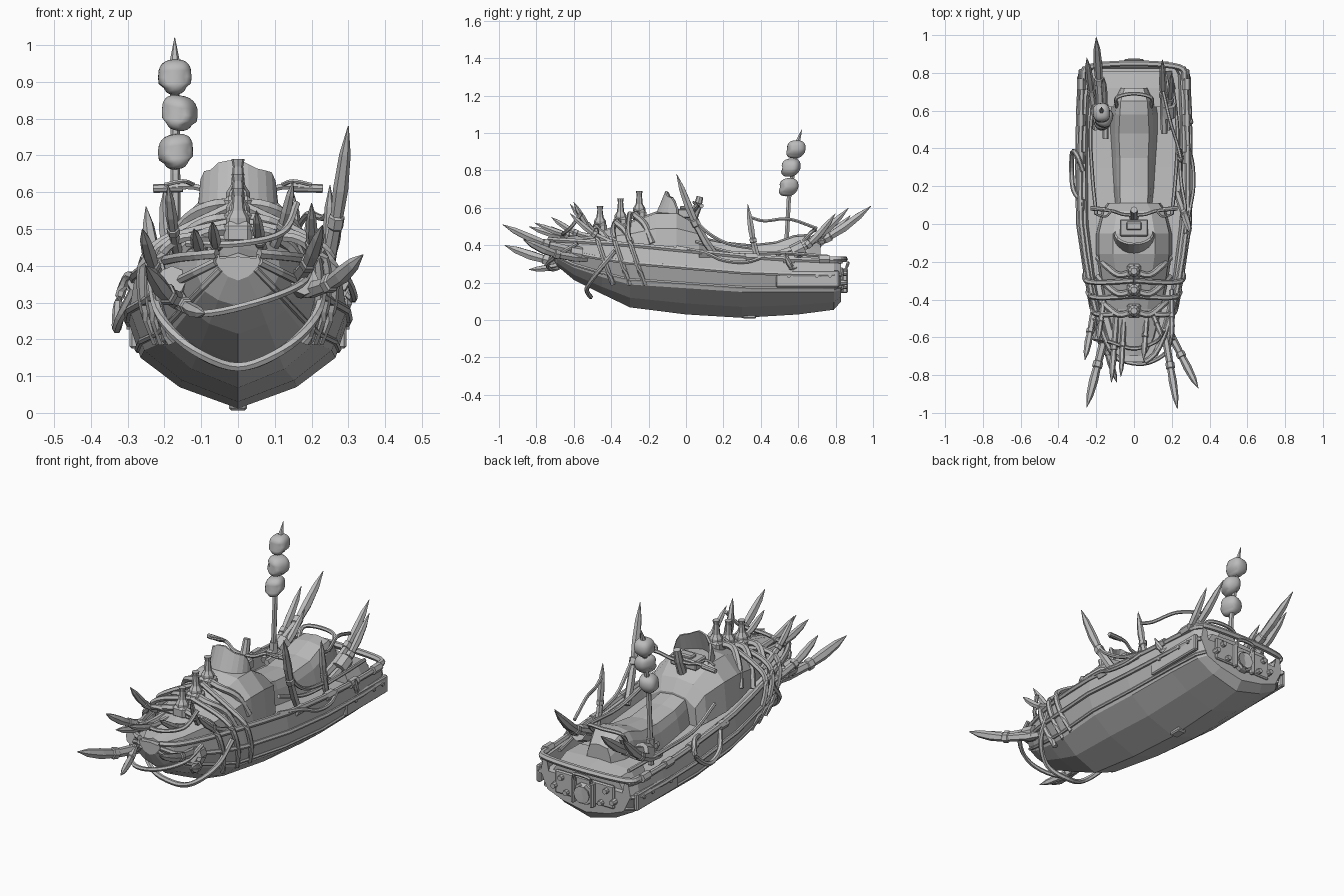
import bpy
import bmesh
import math
import random
from mathutils import Vector

random.seed(4)
default_cube = bpy.data.objects.get("Cube")
if default_cube:
    bpy.data.objects.remove(default_cube, do_unlink=True)

grey = bpy.data.materials.new("plain grey")
grey.use_nodes = True
grey.diffuse_color = (.5, .5, .5, 1)
grey.node_tree.nodes["Principled BSDF"].inputs["Base Color"].default_value = (.5, .5, .5, 1)


def finish(name, bm, smooth=False):
    """Turn a bmesh into a named object."""
    bmesh.ops.recalc_face_normals(bm, faces=bm.faces)
    mesh = bpy.data.meshes.new(name)
    bm.to_mesh(mesh)
    bm.free()
    mesh.materials.append(grey)
    for face in mesh.polygons:
        face.use_smooth = smooth
    obj = bpy.data.objects.new(name, mesh)
    bpy.context.collection.objects.link(obj)
    return obj


def loft(name, rings):
    """Skin a list of equally sized closed rings and cap the ends."""
    bm = bmesh.new()
    rows = [[bm.verts.new(p) for p in ring] for ring in rings]
    count = len(rows[0])
    for low, high in zip(rows, rows[1:]):
        for i in range(count):
            j = (i + 1) % count
            bm.faces.new((low[i], low[j], high[j], high[i]))
    bm.faces.new(rows[0])
    bm.faces.new(rows[-1])
    return finish(name, bm)


def curve_points(points, steps):
    """Catmull-Rom curve through the control points."""
    pts = [Vector(p) for p in points]
    padded = [pts[0] * 2 - pts[1]] + pts + [pts[-1] * 2 - pts[-2]]
    result = []
    for a, b, c, d in zip(padded, padded[1:], padded[2:], padded[3:]):
        for s in range(steps):
            t = s / steps
            result.append(b + (c - a) * t / 2 + (a * 2 - b * 5 + c * 4 - d) * t * t / 2
                          + (b * 3 - a - c * 3 + d) * t ** 3 / 2)
    return result + [pts[-1]]


def sweep(name, path, radii, sides=6, flat=1):
    """Sweep a polygon along a path with a radius per point."""
    path = [Vector(p) for p in path]
    rings = []
    for i, p in enumerate(path):
        along = (path[min(i + 1, len(path) - 1)] - path[max(i - 1, 0)]).normalized()
        guide = Vector((0, 0, 1)) if abs(along.z) < .9 else Vector((0, 1, 0))
        side = along.cross(guide).normalized()
        up = side.cross(along)
        turns = [math.tau * k / sides for k in range(sides)]
        rings.append([p + (side * math.cos(a) * flat + up * math.sin(a)) * radii[i] for a in turns])
    return loft(name, rings)


def rope(name, points, radius=.011, steps=5):
    path = curve_points(points, steps)
    return sweep(name, path, [radius] * len(path))


def spike(name, base, tip, radius=.018, sag=.03):
    """Wooden shaft, bent a little, with a bound blade at its end."""
    base, tip = Vector(base), Vector(tip)
    at = [0, .25, .48, .49, .55, .56, .7, .87, 1]
    size = [.85, .95, .85, 1.1, 1.1, .85, 1, .75, .06]
    path = [base.lerp(tip, t) - Vector((0, 0, sag * math.sin(math.pi * t))) for t in at]
    sweep(name, path, [radius * s for s in size], flat=.9)


def box(name, centre, size, bevel=.006):
    bm = bmesh.new()
    bmesh.ops.create_cube(bm, size=1)
    for v in bm.verts:
        v.co = Vector(centre) + Vector(v.co[i] * size[i] for i in range(3))
    bmesh.ops.bevel(bm, geom=bm.edges[:], offset=bevel, segments=1, affect='EDGES')
    return finish(name, bm)


def mirrored(half):
    """Full ring from a half outline that starts and ends on the centre line."""
    return half + [(-x, y, z) for x, y, z in half[-2:0:-1]]


# Hull: y, half width, chine half width, keel, chine and rim heights
stations = [(.83, .26, .22, .1, .16, .31), (.79, .285, .25, .055, .15, .315), (.6, .295, .26, .03, .15, .32),
            (.3, .3, .265, .012, .15, .34), (0, .295, .255, .03, .17, .37), (-.3, .25, .21, .068, .19, .4),
            (-.45, .215, .17, .14, .23, .41), (-.6, .165, .13, .215, .28, .42), (-.69, .115, .09, .29, .33, .425),
            (-.73, .06, .045, .36, .385, .43)]
hull = []
for y, w, cw, keel, chine, rim in stations:
    drop = .055 if y > -.4 else .01
    hull.append(mirrored([(0, y, keel), (cw * .6, y, keel + (chine - keel) * .42), (cw, y, chine),
                          (w, y, chine + (rim - chine) * .55), (w * .95, y, rim),
                          (w * .86, y, rim), (w * .82, y, rim - drop), (0, y, rim - drop + .005)]))
loft("hull", hull)

# Rim rail, strakes, bindings and deck ropes on both sides
for s, label in ((1, "left"), (-1, "right")):
    rope(label + "_rim_rail", [(s * w * .95, y, r + .003) for y, w, c, k, h, r in stations], .014, 2)
    for level, size in ((.12, .009), (.55, .012)):
        rope(label + "_strake", [(s * (c + (w - c) * level / .55), y, h + (r - h) * level)
                                 for y, w, c, k, h, r in stations], size, 1)
    box(label + "_rear_plank", (s * .282, .65, .22), (.025, .34, .09))
    for y in (.55, .7, .77):
        sweep(label + "_plank_bolt", [(s * .29, y, .235), (s * .303, y, .235)], [.01] * 2)
    for y in (.74, .55, .35, .1):
        z = .325 + .07 * max(0, .5 - y)
        sweep(label + "_rail_binding", [(s * .28, y - .03, z), (s * .28, y + .03, z)], [.022] * 2)
    # Straps running from the hull sides over the bow
    for y in (-.3, -.38, -.47):
        w = .25 + (y + .3) * .24
        rope(label + "_bow_strap", [(s * w * .88, y + .08, .19), (s * w * 1.03, y + .04, .3),
                                    (s * w * 1.01, y, .42), (s * w * .7, y - .01, .5 + y * .05),
                                    (0, y, .57 + (y + .3) * .6)], .014)
    rope(label + "_deck_rope", [(s * .2, .76, .34), (s * .23, .5, .36), (s * .22, .25, .36), (s * .2, .05, .42)], .01)
rope("right_side_loop", [(-.28, .12, .34), (-.32, .18, .26), (-.33, .28, .23), (-.325, .38, .3),
                         (-.3, .36, .37), (-.27, .28, .36)], .013)
rope("left_side_rope", [(.27, -.05, .39), (.3, .1, .36), (.315, .2, .32), (.31, .32, .31), (.285, .42, .34)], .01)

# Raised foredeck and cowl: y, bottom half width, top half width, base, shoulder, top
cowl = [(.11, .14, .07, .3, .4, .45), (.07, .17, .09, .32, .46, .51), (-.05, .2, .11, .34, .49, .58),
        (-.16, .2, .11, .36, .49, .58), (-.3, .18, .09, .38, .46, .53), (-.45, .15, .07, .39, .44, .48),
        (-.6, .11, .05, .4, .43, .45), (-.7, .06, .03, .41, .425, .435)]
loft("cowl", [mirrored([(0, y, b), (w, y, b), (w * .93, y, m), (t, y, h - .01), (0, y, h)])
              for y, w, t, b, m, h in cowl])

# Jagged wind guard leaning back around the console
guard = []
for k in range(13):
    a = math.pi * (k / 12)
    x, bend = .115 * math.cos(a), math.sin(a)
    top = .6 + .08 * bend ** .5 + random.uniform(-.012, .012)
    guard.append([(x, -.05 - .13 * bend, .52), (x * .92, -.05 - .06 * bend, top),
                  (x * .85, -.04 - .06 * bend, top), (x * .9, -.04 - .12 * bend, .52)])
loft("wind_guard", guard)
box("console", (0, -.02, .57), (.15, .09, .05))
box("console_dial", (0, -.01, .6), (.08, .045, .02))

# Handlebar with grips, levers and steering column
rope("handlebar", [(-.22, .08, .61), (-.12, .07, .615), (-.05, .05, .59), (.05, .05, .59),
                   (.12, .07, .615), (.22, .08, .61)], .009)
for s in (1, -1):
    sweep("grip", [(s * .15, .077, .612), (s * .23, .083, .61)], [.012] * 2, 8)
    rope("brake_lever", [(s * .12, .07, .62), (s * .15, .04, .63), (s * .2, .05, .62)], .006)
sweep("steering_column", [(0, .02, .5), (0, .06, .6), (0, .075, .66)], [.025, .022, .018], 8)

# Spine of blocks and stubby stacks on the foredeck, with curved ribs
for y, z, top in ((-.25, .54, .69), (-.35, .5, .65), (-.46, .47, .61)):
    box("spine_block", (0, y, z + .02), (.075, .075, .06), .012)
    sweep("stack", [(0, y, z), (0, y, z + .06), (0, y, z + .08), (0, y, top - .02), (0, y, top)],
          [.035, .032, .019, .014, .018], 8)
    for s in (1, -1):
        rope("rib", [(0, y, z + .03), (s * .08, y - .02, z + .02), (s * .15, y + .03, z - .03),
                     (s * .19, y + .07, z - .13)], .017, 4)

# Saddle seat on a pedestal
seat = [(.06, .08, .07, .45), (.2, .09, .075, .42), (.35, .095, .075, .405), (.48, .1, .08, .42),
        (.58, .1, .075, .455), (.65, .09, .07, .46), (.72, .065, .05, .41)]
loft("seat", [mirrored([(0, y, .27), (w * 1.25, y, .27), (w, y, h - .05), (t, y, h - .01), (0, y, h)])
              for y, w, t, h in seat])
loft("rear_deck", [mirrored([(0, y, .26), (w, y, .26), (w * .85, y, h), (0, y, h + .01)])
                   for y, w, h in ((.62, .21, .33), (.72, .22, .325), (.81, .2, .31))])
rope("seat_grab_hoop", [(-.09, .62, .41), (-.09, .67, .47), (0, .69, .48), (.09, .67, .47), (.09, .62, .41)], .01)

# Stern: rail, transom plate, water jet and bolts
rope("stern_rail", [(-.27, .76, .325), (-.24, .83, .325), (0, .85, .325), (.24, .83, .325), (.27, .76, .325)], .016)
box("transom_plate", (0, .832, .22), (.34, .018, .12))
sweep("jet_nozzle", [(0, .82, .2), (0, .85, .2), (0, .865, .2), (0, .84, .2)], [.06, .055, .045, .035], 10)
for s in (1, -1):
    box("jet_bracket", (s * .055, .85, .21), (.02, .03, .13))
    for x, z in ((.1, .18), (.13, .25), (.17, .2)):
        sweep("stern_bolt", [(s * x, .83, z), (s * x, .86, z)], [.016, .013], 8)
rope("jet_handle", [(-.05, .85, .26), (-.04, .865, .3), (.04, .865, .3), (.05, .85, .26)], .009)
box("keel_fin", (0, .34, .02), (.05, .07, .026))

# Bow ropes
rope("bow_rope", [(-.235, -.38, .36), (-.21, -.47, .26), (-.12, -.53, .17), (0, -.51, .125), (.12, -.53, .17),
                  (.21, -.47, .26), (.235, -.38, .37)], .013)
rope("bow_cross_rope", [(-.21, -.5, .4), (-.18, -.63, .31), (-.1, -.71, .27), (.05, -.74, .3),
                        (.17, -.68, .35), (.2, -.58, .41)], .011)
rope("upper_bow_rope", [(-.14, -.62, .46), (0, -.66, .46), (.12, -.62, .49), (.16, -.56, .57)], .01)

# Ram spikes at the bow
for base, tip, r in (((-.13, -.5, .3), (-.25, -.97, .4), .027), ((.15, -.5, .36), (.23, -.98, .51), .024),
                     ((.15, -.5, .33), (.34, -.87, .43), .025), ((-.2, -.4, .36), (-.26, -.72, .5), .022),
                     ((-.09, -.45, .45), (-.12, -.84, .5), .02), ((-.05, -.45, .45), (-.07, -.81, .52), .018),
                     ((-.2, -.5, .38), (-.09, -.84, .27), .02), ((.09, -.45, .44), (.15, -.6, .63), .017),
                     ((-.16, -.4, .42), (-.19, -.62, .62), .018), ((.2, -.35, .4), (.2, -.62, .57), .018),
                     ((.07, -.45, .44), (.05, -.72, .55), .018)):
    spike("bow_spike", base, tip, r)

# Spikes along the sides and at the stern
for base, tip, r in (((.23, .16, .34), (.3, -.05, .78), .023), ((.24, .39, .32), (.25, .33, .62), .019),
                     ((-.17, .5, .36), (-.2, .99, .61), .026), ((-.2, .5, .33), (-.25, .88, .56), .023),
                     ((.16, .48, .35), (.15, .87, .6), .023), ((.18, .5, .33), (.2, .8, .57), .021),
                     ((-.15, .45, .35), (-.16, .78, .5), .02), ((.27, .6, .3), (.31, .53, .36), .015)):
    spike("side_spike", base, tip, r, .05)
rope("long_rope", [(.27, .02, .58), (.27, .1, .48), (.25, .22, .41), (.24, .38, .38)], .01)
rope("slack_rope", [(.25, .34, .55), (.23, .42, .53), (.19, .55, .54), (.155, .7, .49)], .009)
for s in (1, -1):
    sweep("spike_binding", [(s * .18, .57, .36), (s * .18, .63, .39)], [.042] * 2, 8)
    sweep("bow_binding", [(s * .17, -.56, .35), (s * .18, -.62, .36)], [.04] * 2, 8)

# Pole with three impaled skulls, squared off and narrowed at the jaw
sweep("trophy_pole", [(-.17, .53, .28), (-.17, .55, .65), (-.172, .6, .96), (-.172, .62, 1.02)],
      [.014, .013, .013, .001])
sweep("pole_binding", [(-.17, .535, .36), (-.17, .54, .42)], [.022] * 2)
for x, y, z, turn in ((-.17, .55, .71, .3), (-.158, .562, .815, -.4), (-.172, .59, .913, .1)):
    bm = bmesh.new()
    bmesh.ops.create_icosphere(bm, subdivisions=3, radius=1)
    for v in bm.verts:
        c = Vector(math.copysign(abs(a) ** .75, a) for a in v.co)
        jaw = .75 if c.z < -.4 else 1
        socket = min((Vector((s * .5, -.85, 0)) - c).length for s in (1, -1))
        dent = .85 if socket < .3 else 1
        px, py = c.x * .045 * jaw, c.y * .05 * dent - max(0, -c.z) * .012
        v.co = (x + px * math.cos(turn) - py * math.sin(turn),
                y + px * math.sin(turn) + py * math.cos(turn), z + c.z * .048 + px * turn * .4)
    finish("skull", bm, True)
